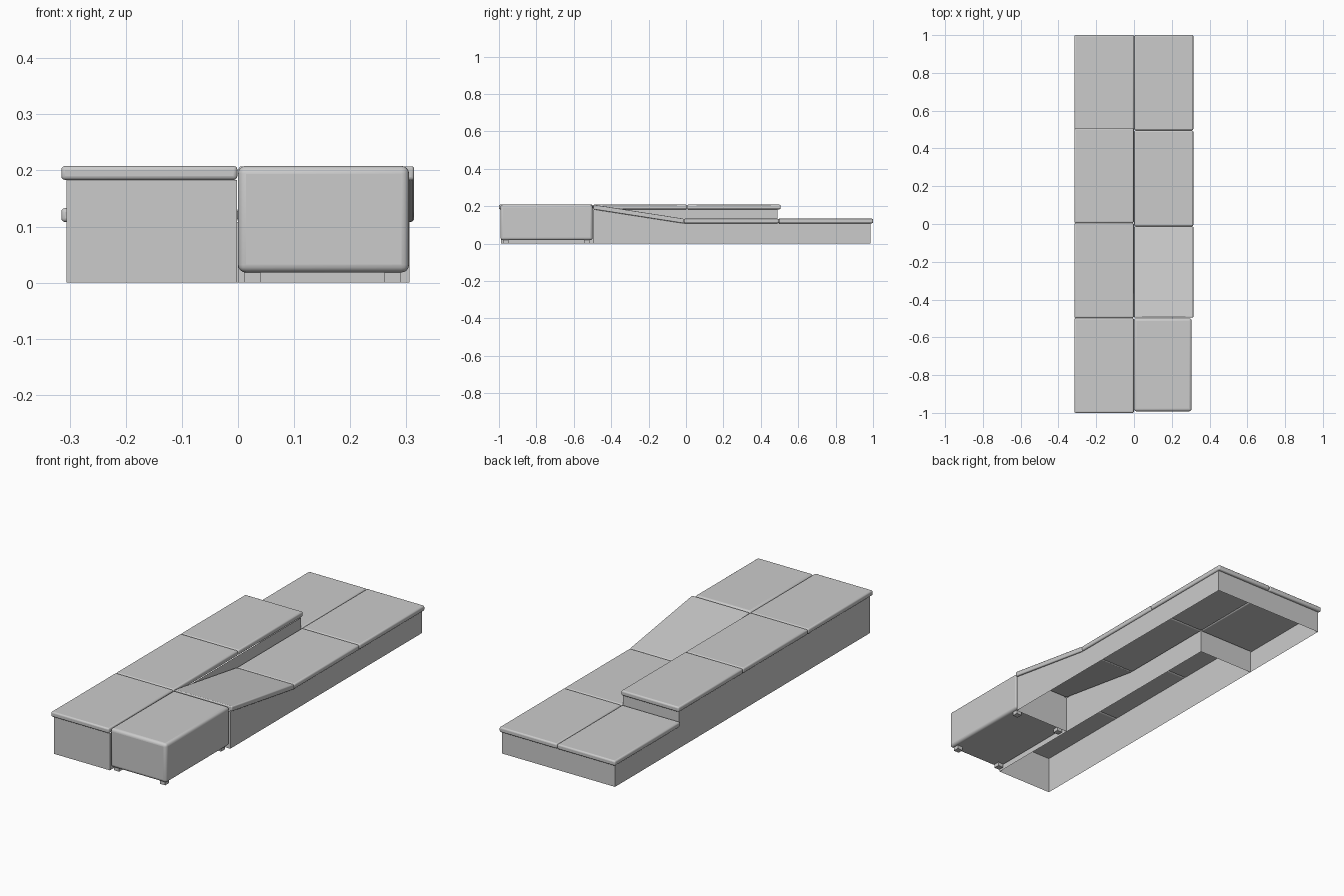
import bpy, bmesh

if "Cube" in bpy.data.objects:
    bpy.data.objects.remove(bpy.data.objects["Cube"])

def make_object(name, bm, bevel=0.0, segments=3):
    bmesh.ops.recalc_face_normals(bm, faces=bm.faces)
    mesh = bpy.data.meshes.new(name)
    bm.to_mesh(mesh)
    bm.free()
    ob = bpy.data.objects.new(name, mesh)
    bpy.context.collection.objects.link(ob)
    bpy.context.view_layer.objects.active = ob
    ob.select_set(True)
    if bevel:
        mod = ob.modifiers.new("rounded_edges", 'BEVEL')
        mod.width = bevel
        mod.segments = segments
        bpy.ops.object.shade_smooth_by_angle(angle=0.7)
    ob.select_set(False)
    return ob

def block(name, x0, x1, y0, y1, z0, z1, bevel=0.0, segments=3, drop=0.0):
    """Box whose back end can be lowered by drop to make a ramp."""
    bm = bmesh.new()
    bmesh.ops.create_cube(bm, size=1)
    for v in bm.verts:
        back = v.co.y > 0
        v.co.x = x1 if v.co.x > 0 else x0
        v.co.y = y1 if back else y0
        v.co.z = (z1 if v.co.z > 0 else z0) - (drop if back else 0)
    return make_object(name, bm, bevel, segments)

def wall_shell(name, outline):
    """Thin upright walls, open below; outline points are (x, y, wall height)."""
    bm = bmesh.new()
    low = [bm.verts.new((x, y, 0)) for x, y, h in outline]
    top = [bm.verts.new((x, y, h)) for x, y, h in outline]
    n = len(outline)
    for i in range(n):
        j = (i + 1) % n
        bm.faces.new((low[i], low[j], top[j], top[i]))
    return make_object(name, bm)

HIGH, LOW, T = 0.183, 0.108, 0.025
W = 0.306

# Hollow bases: tall straight one and low L-shaped one with sloping front
wall_shell("high_base", [(-W, -0.99, HIGH), (-0.002, -0.99, HIGH),
                         (-0.002, 0.49, HIGH), (-W, 0.49, HIGH)])
wall_shell("low_base", [(0, -0.497, HIGH), (W, -0.497, HIGH), (W, -0.015, LOW),
                        (W, 0.987, LOW), (-W, 0.987, LOW), (-W, 0.492, LOW),
                        (0, 0.492, LOW), (0, -0.015, LOW)])

# Raised top pads
for i, (y0, y1) in enumerate([(-1.0, -0.498), (-0.497, 0.005), (0.006, 0.506)]):
    block(f"high_pad_{i + 1}", -0.315, -0.001, y0, y1, HIGH, HIGH + T, 0.007)

# Low top pads
block("low_pad_middle", 0.001, 0.314, -0.012, 0.495, LOW, LOW + T, 0.007)
block("low_pad_back_right", 0.001, 0.314, 0.496, 1.0, LOW, LOW + T, 0.007)
block("low_pad_back_left", -0.315, 0.0, 0.493, 1.0, LOW, LOW + T, 0.007)

# Sloping pad joining the two levels
block("ramp_pad", 0.001, 0.314, -0.495, -0.013, HIGH, HIGH + T, 0.005, drop=HIGH - LOW)

# Free-standing box seat with four feet
block("box_seat", 0.0, 0.305, -0.992, -0.499, 0.018, HIGH + T, 0.014, 4)
for sx, x in (("left", 0.011), ("right", 0.261)):
    for sy, y in (("front", -0.978), ("back", -0.545)):
        block(f"{sy}_{sx}_foot", x, x + 0.029, y, y + 0.029, 0, 0.02)
